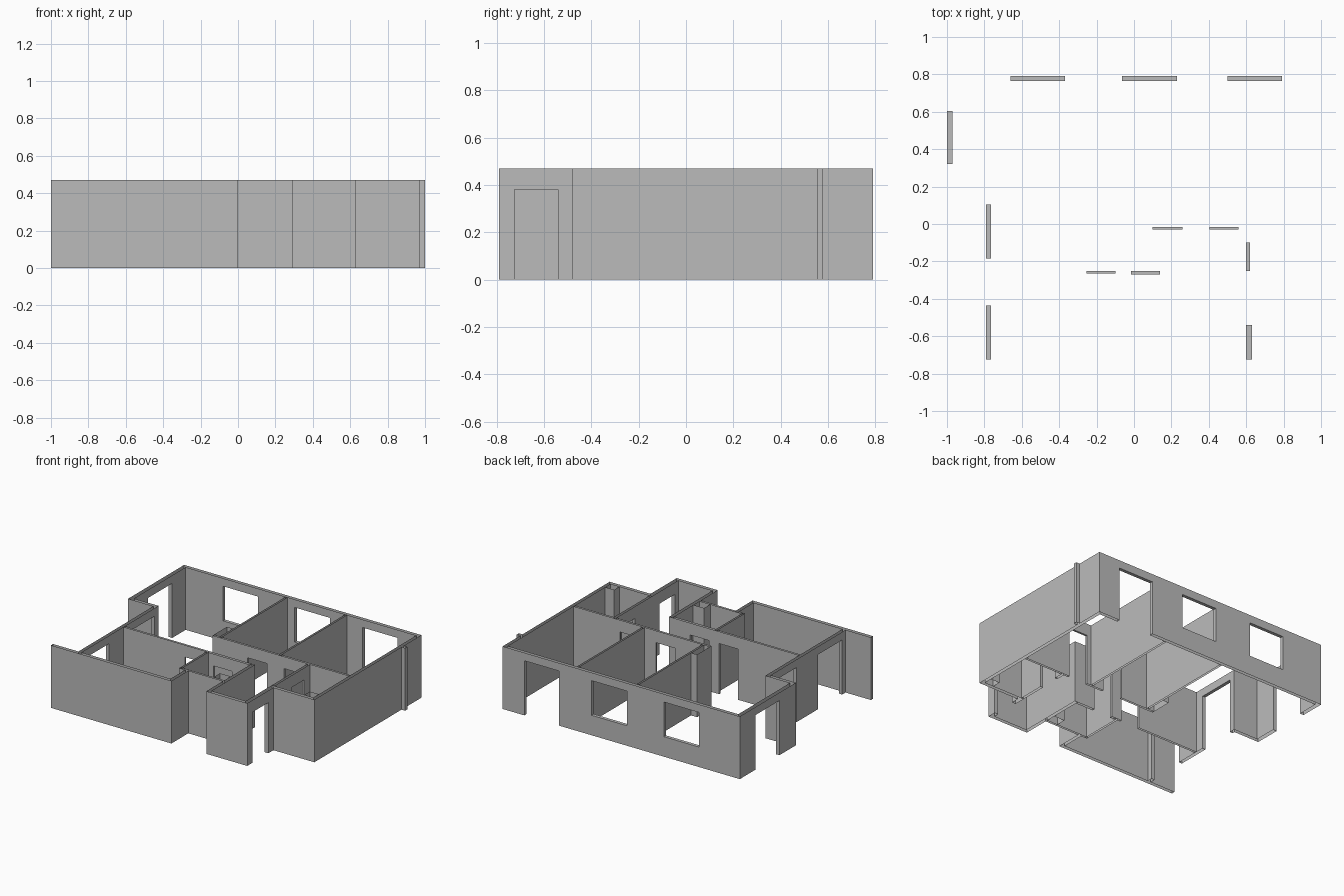
import bpy, bmesh

H = 0.47        # wall height
DOOR = 0.38     # inner door height
HEAD = 0.41     # height of outer openings
SILL = 0.15

cube = bpy.data.objects.get("Cube")
if cube:
    bpy.data.objects.remove(cube)

plaster = bpy.data.materials.new("grey_plaster")
plaster.use_nodes = True
plaster.diffuse_color = (0.5, 0.5, 0.5, 1)
bsdf = plaster.node_tree.nodes["Principled BSDF"]
bsdf.inputs["Base Color"].default_value = (0.5, 0.5, 0.5, 1)
bsdf.inputs["Roughness"].default_value = 0.8


def inside(point, box):
    return all(box[2 * i] < point[i] < box[2 * i + 1] for i in range(3))


def build_walls(name, walls, openings=()):
    """Merge wall plans into one hollow shell, open above and below, with openings cut."""
    boxes = [(*w, 0, H) for w in walls]
    cuts = list(openings)
    grid = [sorted({b[2 * i + s] for b in boxes + cuts for s in (0, 1)}) for i in range(3)]
    grid[2] = [z for z in grid[2] if 0 <= z <= H]
    size = [len(g) - 1 for g in grid]

    def solid(cell):
        if any(not 0 <= cell[i] < size[i] for i in range(3)):
            return False
        mid = [(grid[i][cell[i]] + grid[i][cell[i] + 1]) / 2 for i in range(3)]
        return any(inside(mid, b) for b in boxes) and not any(inside(mid, c) for c in cuts)

    bm = bmesh.new()
    cells = [(i, j, k) for i in range(size[0]) for j in range(size[1]) for k in range(size[2])]
    for cell in filter(solid, cells):
        for axis in range(3):
            for side in (0, 1):
                near = list(cell)
                near[axis] += 2 * side - 1
                level = cell[axis] + side
                # Wall tops and feet stay open
                if solid(near) or (axis == 2 and level in (0, size[2])):
                    continue
                a, b = (axis + 1) % 3, (axis + 2) % 3
                ring = []
                for da, db in ((0, 0), (1, 0), (1, 1), (0, 1)):
                    co = [0, 0, 0]
                    co[axis] = grid[axis][level]
                    co[a] = grid[a][cell[a] + da]
                    co[b] = grid[b][cell[b] + db]
                    ring.append(bm.verts.new(co))
                bm.faces.new(ring if side else ring[::-1])
    bmesh.ops.remove_doubles(bm, verts=bm.verts, dist=0.0001)
    bmesh.ops.dissolve_limit(bm, angle_limit=0.01, verts=bm.verts, edges=bm.edges)
    mesh = bpy.data.meshes.new(name)
    bm.to_mesh(mesh)
    bm.free()
    mesh.materials.append(plaster)
    obj = bpy.data.objects.new(name, mesh)
    bpy.context.collection.objects.link(obj)
    return obj


# Outer walls, each as x range then y range
outer = [
    (-1, 0.97, 0.765, 0.79),          # back
    (-1, -0.97, 0.125, 0.79),         # right side, rear
    (-1, -0.765, 0.125, 0.15),        # right side step
    (-0.79, -0.765, -0.79, 0.15),     # right side, front
    (-1, 0, -0.79, -0.765),           # front
    (-0.025, 0, -0.79, -0.575),       # recess side
    (-0.075, 0.315, -0.59, -0.575),   # recess back
    (0.29, 0.315, -0.79, -0.25),      # entry side
    (0.29, 0.63, -0.79, -0.765),      # entry front
    (0.6, 0.63, -0.79, -0.455),       # entry door wall
    (0.6, 0.97, -0.48, -0.455),       # front step
    (0.945, 0.97, -0.48, 0.79),       # left side
    (0.945, 1, 0.555, 0.58),          # pier
]
outer_openings = [
    (-0.66, -0.37, 0.7, 0.8, SILL, HEAD),
    (-0.065, 0.23, 0.7, 0.8, SILL, HEAD),
    (0.5, 0.79, 0.7, 0.8, -1, HEAD),
    (-1.1, -0.9, 0.32, 0.605, -1, HEAD),
    (-0.8, -0.7, -0.185, 0.105, -1, HEAD),
    (-0.8, -0.7, -0.725, -0.435, -1, HEAD),
    (0.55, 0.7, -0.725, -0.54, -1, DOOR),
]
build_walls("outer_walls", outer, outer_openings)

# Inner partitions with their doorways
inner = [
    (-0.19, 0.945, -0.03, -0.015),    # hall, rear side
    (-0.765, -0.05, -0.265, -0.25),   # hall, front side
    (-0.05, 0.29, -0.27, -0.25),
    (0.6, 0.62, -0.455, -0.015),      # side room
    (-0.14, -0.125, -0.03, 0.765),    # rear room dividers
    (0.355, 0.37, -0.03, 0.765),
    (-0.075, -0.06, -0.59, -0.25),    # small room
]
inner_openings = [
    (0.1, 0.26, -0.1, 0.05, -1, DOOR),
    (0.405, 0.56, -0.1, 0.05, -1, DOOR),
    (-0.255, -0.1, -0.3, -0.2, -1, DOOR),
    (-0.015, 0.14, -0.3, -0.2, -1, DOOR),
    (0.55, 0.7, -0.25, -0.1, -1, DOOR),
]
build_walls("inner_walls", inner, inner_openings)

# Boxed-in ducts
build_walls("rear_duct", [(-0.19, -0.14, -0.015, 0.14)])
build_walls("small_room_duct", [(0.2, 0.29, -0.575, -0.5)])
build_walls("side_room_duct", [(0.87, 0.945, -0.455, -0.39)])
